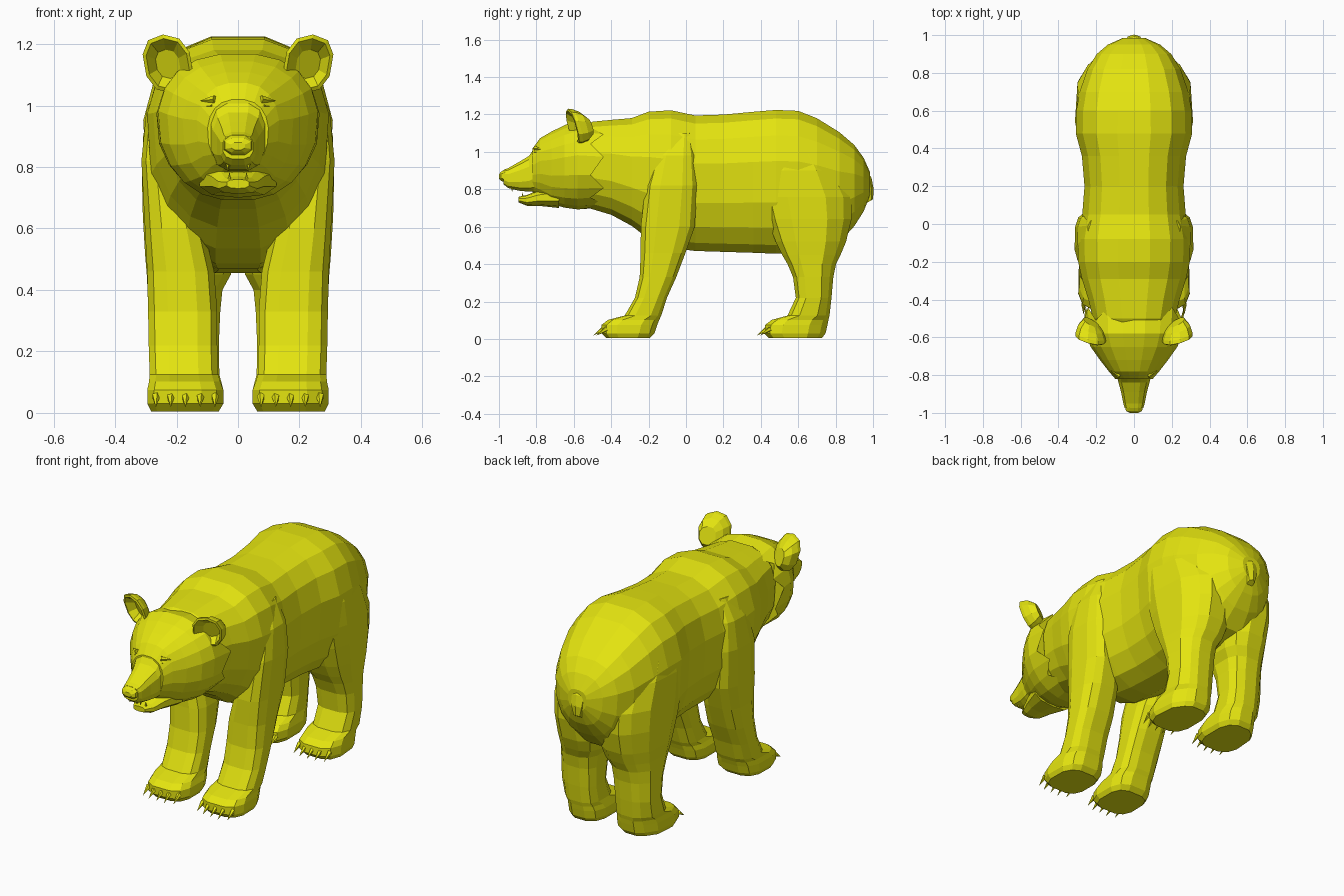
import bpy
import bmesh
from math import cos, sin, tau, copysign
from mathutils import Vector

if "Cube" in bpy.data.objects:
    bpy.data.objects.remove(bpy.data.objects["Cube"])

# One flat colour for the whole animal
mat = bpy.data.materials.new("mustard yellow")
mat.use_nodes = True
COLOUR = (0.78, 0.78, 0.005, 1)
mat.diffuse_color = COLOUR
mat.node_tree.nodes["Principled BSDF"].inputs["Base Color"].default_value = COLOUR


def finish(name, bm, mirror=False):
    bmesh.ops.recalc_face_normals(bm, faces=bm.faces)
    mesh = bpy.data.meshes.new(name)
    bm.to_mesh(mesh)
    bm.free()
    mesh.materials.append(mat)
    obj = bpy.data.objects.new(name, mesh)
    bpy.context.collection.objects.link(obj)
    if mirror:
        obj.modifiers.new("Mirror", "MIRROR")
    return obj


def outline(sides, power):
    """Unit rounded-square outline, from an ellipse (1) towards a box (0)."""
    for i in range(sides):
        a = tau * (i + 0.5) / sides
        yield tuple(copysign(abs(f(a)) ** power, f(a)) for f in (cos, sin))


def loft(bm, rings):
    rows = [[bm.verts.new(p) for p in ring] for ring in rings]
    for a, b in zip(rows, rows[1:]):
        for i in range(len(a)):
            j = (i + 1) % len(a)
            bm.faces.new((a[i], a[j], b[j], b[i]))
    bm.faces.new(rows[0])
    bm.faces.new(rows[-1])


def loft_y(name, rows, sides=14, power=0.8, taper=0, jag=0):
    """Loft along y; rows are (y, half width, top, bottom).
    taper narrows the underside, jag makes the first rim a zigzag."""
    bm = bmesh.new()
    rings = [[Vector((w * u * (1 - taper * max(0, -v)), y,
                      (t + b) / 2 + v * (t - b) / 2))
              for u, v in outline(sides, power)] for y, w, t, b in rows]
    for i, p in enumerate(rings[0]):
        p.y += jag * (-1) ** i
    loft(bm, rings)
    return finish(name, bm)


def leg(name, rows, pinch):
    """Loft along z; rows are (z, front y, back y, inner x, outer x).
    pinch draws in the outer back corner."""
    bm = bmesh.new()
    loft(bm, [[((c + d) / 2 + u * (d - c) / 2 * (1 - pinch * (u > 0) * max(0, v) ** 2),
                (a + b) / 2 + v * (b - a) / 2, z)
               for u, v in outline(12, 0.65)] for z, a, b, c, d in rows])
    return finish(name, bm, True)


def spikes(name, pairs, radius, sides=5):
    """Mirrored pointed cones, each from a base to a tip."""
    bm = bmesh.new()
    for base, tip in pairs:
        base, tip = Vector(base), Vector(tip)
        turn = (tip - base).to_track_quat("Z", "Y")
        ring = [bm.verts.new(base + turn @ Vector((radius * u, radius * v, 0)))
                for u, v in outline(sides, 1)]
        end = bm.verts.new(tip)
        bm.faces.new(ring)
        for i in range(sides):
            bm.faces.new((ring[i], ring[(i + 1) % sides], end))
    return finish(name, bm, True)


# Trunk from rump to neck
loft_y("body", [
    (.985, .06, .89, .77), (.95, .14, .97, .68), (.9, .2, 1.04, .6),
    (.82, .25, 1.11, .51), (.7, .292, 1.185, .47), (.6, .31, 1.225, .455),
    (.48, .313, 1.23, .45), (.36, .28, 1.22, .455), (.2, .266, 1.205, .46),
    (.05, .278, 1.2, .465), (-.08, .302, 1.228, .48), (-.2, .3, 1.22, .53),
    (-.29, .28, 1.185, .6), (-.4, .245, 1.175, .66), (-.5, .22, 1.165, .69),
    (-.56, .18, 1.13, .71),
], sides=16, power=.77, taper=.15)

# Legs, with the paw as the lowest rings
leg("front_legs", [
    (.005, -.43, -.19, .06, .285), (.03, -.455, -.165, .045, .298),
    (.075, -.455, -.15, .045, .298), (.102, -.42, -.14, .055, .292),
    (.125, -.33, -.13, .062, .29), (.22, -.275, -.1, .065, .293),
    (.33, -.25, -.05, .065, .295), (.46, -.245, 0, .075, .298),
    (.6, -.245, .05, .11, .305), (.82, -.22, .063, .15, .316),
    (.98, -.17, .05, .17, .3), (1.1, -.1, .03, .12, .245),
], .1)
leg("rear_legs", [
    (.005, .44, .73, .06, .285), (.03, .415, .75, .045, .295),
    (.075, .42, .76, .045, .295), (.102, .455, .765, .052, .29),
    (.125, .54, .77, .058, .29), (.22, .585, .78, .06, .293),
    (.33, .57, .79, .055, .295), (.4, .54, .805, .048, .297),
    (.45, .51, .83, .02, .3), (.52, .475, .86, .004, .306),
    (.64, .43, .89, .004, .313), (.76, .4, .89, .004, .316),
    (.9, .4, .82, .02, .312), (1, .45, .73, .08, .292), (1.1, .5, .62, .1, .24),
], .5)

# Five claws on every paw
for label, toe_y in (("front", -.44), ("rear", .435)):
    xs = [.075 + .048 * i for i in range(5)]
    ys = [toe_y - (.012 if 0 < i < 4 else -.006) for i in range(5)]
    spikes(label + "_claws", [((x, y + .01, .055), (x, y - .045, .018))
                              for x, y in zip(xs, ys)], .014)

# Head with a ragged cheek ruff, muzzle and lower jaw
loft_y("head", [
    (-.475, .268, 1.15, .7), (-.58, .262, 1.17, .69), (-.65, .232, 1.145, .7),
    (-.72, .182, 1.11, .72), (-.78, .135, 1.075, .76), (-.82, .1, 1.02, .785),
], sides=20, power=.82, taper=.15, jag=.035)
loft_y("muzzle", [
    (-.7, .1, 1.09, .8), (-.81, .092, 1.025, .785), (-.84, .084, .98, .785),
    (-.89, .07, .95, .79), (-.95, .058, .915, .805), (-.975, .05, .905, .825),
], sides=12, power=.7)
loft_y("nose", [
    (-.94, .035, .91, .83), (-.97, .05, .908, .835), (-.99, .045, .895, .845),
    (-1, .025, .88, .855),
], sides=8)
loft_y("lower_jaw", [
    (-.68, .13, .82, .7), (-.79, .09, .795, .712), (-.85, .066, .77, .712),
    (-.895, .038, .76, .73),
], sides=10)

# Teeth and eyelids
spikes("teeth", [((.035, -.93, .815), (.033, -.93, .785)),
                 ((.028, -.872, .75), (.028, -.876, .785))], .008)
spikes("eyelids", [((.075, -.805, 1.02), (.125, -.775, 1.015)),
                   ((.08, -.8, 1), (.12, -.78, .995))], .014)

# Cupped ears, leaning forwards and outwards
bm = bmesh.new()
ear_rings = []
for size, depth in ((.5, -.52), (.85, -.55), (1, -.585), (1.02, -.605),
                    (.88, -.61), (.5, -.565)):
    ear_rings.append([(.228 + size * (.078 * u + .016 * v),
                       depth + .022 * u - .025 * v * size,
                       1.135 + size * (.094 * v - .004 * u))
                      for u, v in outline(10, .85)])
loft(bm, ear_rings)
finish("ears", bm, True)

# Short hanging tail
bm = bmesh.new()
loft(bm, [[(w * u, y + .02 * v, z + .012 * v) for u, v in outline(6, 1)]
          for w, y, z in ((.05, .94, .89), (.045, .972, .85), (.038, .983, .79),
                          (.022, .98, .735))])
finish("tail", bm)
